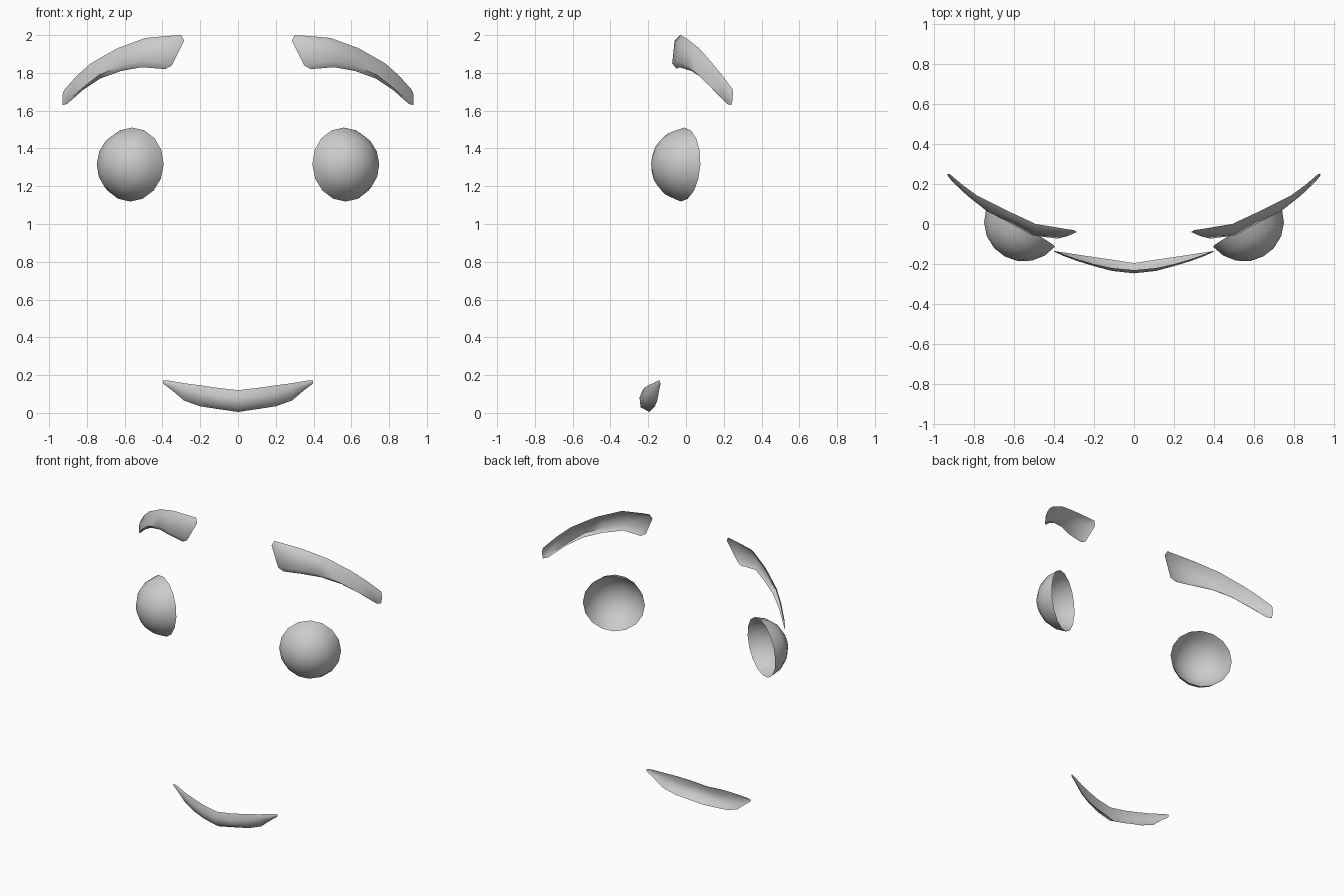
import bpy, bmesh, math
from mathutils import Vector

if "Cube" in bpy.data.objects:
    bpy.data.objects.remove(bpy.data.objects["Cube"])

grey = bpy.data.materials.new("light grey")
grey.diffuse_color = (0.6, 0.6, 0.6, 1)
grey.use_nodes = True
grey.node_tree.nodes["Principled BSDF"].inputs["Base Color"].default_value = grey.diffuse_color


def finish(bm, name, outward):
    """Turn a bmesh into a smooth shaded object facing the given way."""
    bmesh.ops.recalc_face_normals(bm, faces=bm.faces)
    total = sum((f.normal * f.calc_area() for f in bm.faces), Vector())
    if total.dot(outward) < 0:
        bmesh.ops.reverse_faces(bm, faces=bm.faces)
    mesh = bpy.data.meshes.new(name)
    bm.to_mesh(mesh)
    bm.free()
    mesh.materials.append(grey)
    obj = bpy.data.objects.new(name, mesh)
    bpy.context.collection.objects.link(obj)
    bpy.ops.object.select_all(action='DESELECT')
    obj.select_set(True)
    bpy.context.view_layer.objects.active = obj
    bpy.ops.object.shade_smooth_by_angle(angle=math.radians(60))
    return obj


def loft(sections, name, outward):
    """Open shell skinned over a row of cross-sections."""
    bm = bmesh.new()
    rows = [[bm.verts.new(p) for p in s] for s in sections]
    for a, b in zip(rows, rows[1:]):
        for i in range(len(a) - 1):
            bm.faces.new((a[i], a[i + 1], b[i + 1], b[i]))
    return finish(bm, name, outward)


# Eyebrow sections from the inner end to the outer end, top edge to bottom edge
BROW = [
    [(.30, -.03, 2.0), (.285, -.04, 1.97), (.35, -.06, 1.84), (.385, -.05, 1.82)],
    [(.34, -.025, 1.998), (.33, -.06, 1.97), (.38, -.073, 1.85), (.41, -.05, 1.822)],
    [(.49, 0, 1.985), (.49, -.035, 1.955), (.505, -.058, 1.865), (.51, -.035, 1.83)],
    [(.64, .07, 1.93), (.635, .035, 1.905), (.62, .005, 1.835), (.62, .03, 1.81)],
    [(.78, .14, 1.85), (.77, .11, 1.83), (.735, .065, 1.79), (.73, .09, 1.77)],
    [(.855, .195, 1.783), (.85, .17, 1.765), (.83, .14, 1.715), (.82, .15, 1.71)],
    [(.92, .25, 1.71), (.92, .235, 1.69), (.908, .213, 1.645), (.905, .218, 1.635)],
    [(.925, .25, 1.70), (.93, .248, 1.68), (.93, .245, 1.65), (.928, .24, 1.63)],
]

# Mouth sections from the middle to the corner, top edge to bottom edge
MOUTH = [
    [(0, -.23, .12), (0, -.246, .08), (0, -.24, .03), (0, -.195, .005)],
    [(.11, -.22, .133), (.11, -.234, .09), (.11, -.226, .045), (.11, -.178, .021)],
    [(.20, -.20, .146), (.20, -.21, .105), (.20, -.20, .06), (.20, -.165, .035)],
    [(.285, -.175, .157), (.285, -.184, .13), (.285, -.175, .09), (.285, -.152, .065)],
    [(.36, -.148, .17), (.355, -.158, .155), (.35, -.153, .132), (.35, -.142, .12)],
    [(.395, -.135, .172), (.398, -.138, .168), (.398, -.138, .16), (.396, -.135, .155)],
]


def eye(side, name):
    """Open dome turned outward, cut a little short of a half sphere."""
    axis = Vector((.48 * side, -.875, .05)).normalized()
    right = axis.cross(Vector((0, 0, 1))).normalized()
    up = right.cross(axis)
    centre, r, n = Vector((.549 * side, .012, 1.313)), .199, 16
    bm = bmesh.new()
    rings = []
    for lat in map(math.radians, (10, 30, 50, 70)):
        ring = []
        for k in range(n):
            t = 2 * math.pi * k / n
            flat = (right * math.cos(t) + up * math.sin(t)) * math.cos(lat)
            ring.append(bm.verts.new(centre + (flat + axis * math.sin(lat)) * r))
        rings.append(ring)
    pole = bm.verts.new(centre + axis * r)
    for k in range(n):
        j = (k + 1) % n
        for a, b in zip(rings, rings[1:]):
            bm.faces.new((a[k], a[j], b[j], b[k]))
        bm.faces.new((rings[-1][k], rings[-1][j], pole))
    finish(bm, name, axis)


def mirrored(sections):
    return [[(-x, y, z) for x, y, z in s] for s in sections]


front = Vector((0, -1, 0))
loft(BROW, "right_eyebrow", front)
loft(mirrored(BROW), "left_eyebrow", front)
loft(mirrored(MOUTH[:0:-1]) + MOUTH, "mouth", front)
eye(1, "right_eye")
eye(-1, "left_eye")
